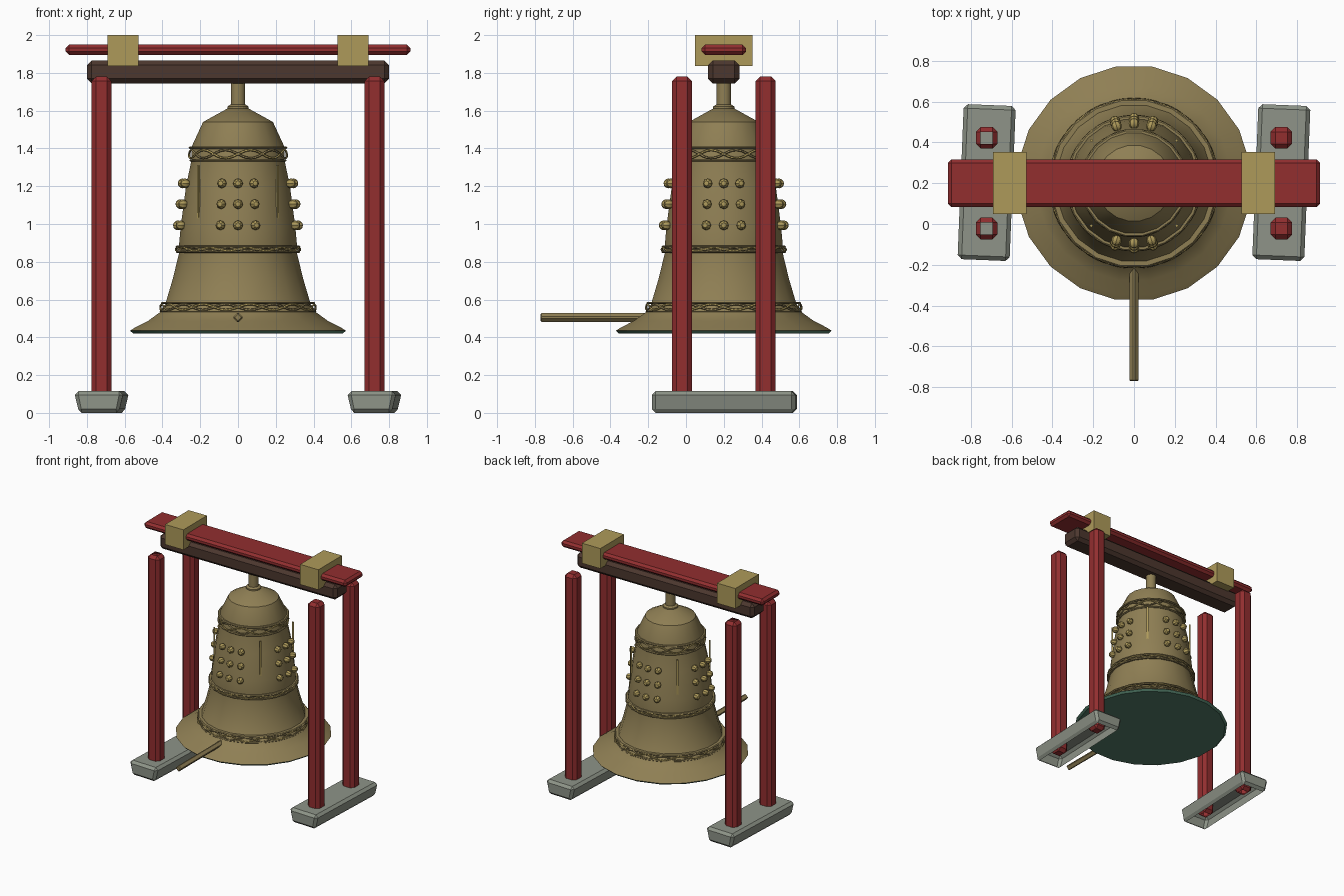
import bpy, bmesh
from math import sin, cos, pi, radians
from mathutils import Matrix, Vector

cube = bpy.data.objects.get("Cube")
if cube:
    bpy.data.objects.remove(cube, do_unlink=True)

CY = 0.2      # bell axis
SIDES = 20    # facets around the bell


def material(name, rgb):
    col = [(c / 255 / 12.92) if c < 11 else ((c / 255 + 0.055) / 1.055) ** 2.4 for c in rgb] + [1]
    m = bpy.data.materials.new(name)
    m.use_nodes = True
    m.diffuse_color = col
    m.node_tree.nodes["Principled BSDF"].inputs["Base Color"].default_value = col
    return m


BRONZE = material("bronze", (143, 127, 84))
GOLD = material("pale gold", (174, 154, 90))
VERDIGRIS = material("verdigris", (82, 124, 104))
RED = material("red lacquer", (146, 46, 47))
WOOD = material("dark wood", (76, 55, 46))
STONE = material("grey stone", (142, 148, 136))


def finish(name, bm, *mats, smooth=False):
    bmesh.ops.recalc_face_normals(bm, faces=bm.faces)
    me = bpy.data.meshes.new(name)
    bm.to_mesh(me)
    bm.free()
    for m in mats:
        me.materials.append(m)
    ob = bpy.data.objects.new(name, me)
    bpy.context.collection.objects.link(ob)
    if smooth:
        bpy.ops.object.select_all(action="DESELECT")
        ob.select_set(True)
        bpy.context.view_layer.objects.active = ob
        bpy.ops.object.shade_smooth_by_angle(angle=radians(30))
    return ob


def box_bm(size, bevel):
    bm = bmesh.new()
    bmesh.ops.create_cube(bm, size=1, matrix=Matrix.Diagonal((*size, 1)))
    if bevel:
        bmesh.ops.bevel(bm, geom=bm.edges[:], offset=bevel, segments=1, affect="EDGES")
    return bm


def box(name, centre, size, mat, bevel=0):
    ob = finish(name, box_bm(size, bevel), mat)
    ob.location = centre
    return ob


def lathe_bm(profile, closed=False):
    """Turn a (radius, height) profile round the bell axis."""
    bm = bmesh.new()
    rings = []
    grow = 1 / cos(pi / SIDES)
    for r, z in profile:
        rings.append([bm.verts.new((r * grow * cos((i + 0.5) * 2 * pi / SIDES),
                                    CY + r * grow * sin((i + 0.5) * 2 * pi / SIDES), z))
                      for i in range(SIDES)])
    pairs = list(zip(rings, rings[1:]))
    if closed:
        pairs.append((rings[-1], rings[0]))
    else:
        bm.faces.new(rings[0])
        bm.faces.new(rings[-1])
    for a, b in pairs:
        for i in range(SIDES):
            j = (i + 1) % SIDES
            bm.faces.new((a[i], a[j], b[j], b[i]))
    return bm


def ring(name, r, z, t, mat=BRONZE):
    finish(name, lathe_bm([(r - 0.03, z - t), (r - t, z - t), (r, z), (r - t, z + t), (r - 0.03, z + t)], True), mat)


def wave(name, r, z, amp, slope, count, phase, mat):
    """Thin wavy cord wrapped round the bell."""
    cu = bpy.data.curves.new(name, "CURVE")
    cu.dimensions = "3D"
    cu.bevel_depth = 0.006
    cu.bevel_resolution = 0
    steps = count * 12
    sp = cu.splines.new("POLY")
    sp.points.add(steps - 1)
    sp.use_cyclic_u = True
    for i, p in enumerate(sp.points):
        a = 2 * pi * i / steps
        h = amp * sin(count * a + phase)
        rr = r - slope * h
        p.co = (rr * cos(a), CY + rr * sin(a), z + h, 1)
    cu.materials.append(mat)
    bpy.context.collection.objects.link(bpy.data.objects.new(name, cu))


# Bell body with a weathered rim and closed underside
bell = lathe_bm([(0.555, 0.42), (0.571, 0.435), (0.545, 0.452), (0.476, 0.487), (0.41, 0.535),
                 (0.385, 0.575), (0.345, 0.71), (0.31, 0.855), (0.312, 0.89), (0.303, 0.99),
                 (0.275, 1.2), (0.247, 1.335), (0.245, 1.41), (0.185, 1.54), (0.055, 1.612)])
bell.normal_update()
for f in bell.faces:
    f.material_index = 1 if f.calc_center_median().z < 0.434 else 0
finish("bell", bell, BRONZE, VERDIGRIS, smooth=True)

# Hanging stem
finish("stem_collar", lathe_bm([(0.056, 1.605), (0.056, 1.622), (0.04, 1.632)]), BRONZE)
finish("stem", lathe_bm([(0.038, 1.62), (0.038, 1.76)]), BRONZE, smooth=True)

# Decorated bands: edge rings with crossing cords
for label, z, r_top, r_low, half, amp, count in (
        ("upper", 1.37, 0.262, 0.258, 0.034, 0.022, 6),
        ("middle", 0.866, 0.33, 0.33, 0.014, 0.008, 10),
        ("lower", 0.56, 0.41, 0.415, 0.022, 0.015, 10)):
    ring(label + "_band_top_ring", r_top, z + half, 0.006)
    ring(label + "_band_bottom_ring", r_low, z - half, 0.006)
    mid = (r_top + r_low) / 2
    wave(label + "_band_cord_a", mid - 0.002, z, amp, 0.1, count, 0, BRONZE)
    wave(label + "_band_cord_b", mid - 0.002, z, amp, 0.1, count, pi, GOLD)

# Four panels of nine bosses
bosses = bmesh.new()
for k in range(4):
    for step in (-1, 0, 1):
        a = k * pi / 2 + step * radians(17)
        for z, r in ((1.215, 0.293), (1.105, 0.305), (0.993, 0.318)):
            pos = Vector((r * cos(a), CY + r * sin(a), z))
            bmesh.ops.create_uvsphere(bosses, u_segments=8, v_segments=6, radius=0.026,
                                      matrix=Matrix.Translation(pos) @ Matrix.Rotation(a, 4, "Z")
                                      @ Matrix.Rotation(pi / 2, 4, "Y"))
finish("bosses", bosses, GOLD, smooth=True)

# Upright strips between the panels
for k in range(4):
    a = pi / 4 + k * pi / 2
    strip = box("panel_strip", (0.295 * cos(a), CY + 0.295 * sin(a), 1.135), (0.012, 0.012, 0.35), GOLD)
    strip.rotation_euler.z = a

# Striker rod
rod = bmesh.new()
bmesh.ops.create_cone(rod, cap_ends=True, segments=4, radius1=0.027, radius2=0.027, depth=0.57,
                      matrix=Matrix.Translation((0, -0.485, 0.505)) @ Matrix.Rotation(pi / 2, 4, "X"))
bmesh.ops.bevel(rod, geom=rod.edges[:], offset=0.006, segments=1, affect="EDGES")
finish("striker", rod, BRONZE)

# Frame: plinths, posts and clamps on both sides
for side, label in ((-1, "right"), (1, "left")):
    plinth = box_bm((0.255, 0.76, 0.115), 0.02)
    for v in plinth.verts:
        if v.co.z < 0:
            v.co.x *= 0.86
    under = [f for f in plinth.faces if f.calc_center_median().z < -0.056]
    bmesh.ops.delete(plinth, geom=under, context="FACES")
    ob = finish(label + "_plinth", plinth, STONE)
    ob.location = (side * 0.722, 0.203, 0.0575)
    ob.rotation_euler.z = radians(-2.3)

    for y, end in ((-0.022, "front"), (0.422, "back")):
        post = box_bm((0.106, 0.106, 1.75), 0.024)
        if side < 0:
            caps = [f for f in post.faces if abs(f.calc_center_median().z) > 0.874]
            bmesh.ops.delete(post, geom=caps, context="FACES")
        ob = finish(label + "_" + end + "_post", post, RED)
        ob.location = (side * 0.722, y, 0.905)

    box(label + "_clamp", (side * 0.609, CY, 1.918), (0.165, 0.304, 0.164), GOLD)

# Crossbeam and top plank
box("crossbeam", (0, CY, 1.805), (1.6, 0.166, 0.122), WOOD, 0.025)
box("top_plank", (0, CY, 1.922), (1.824, 0.234, 0.055), RED, 0.018)
